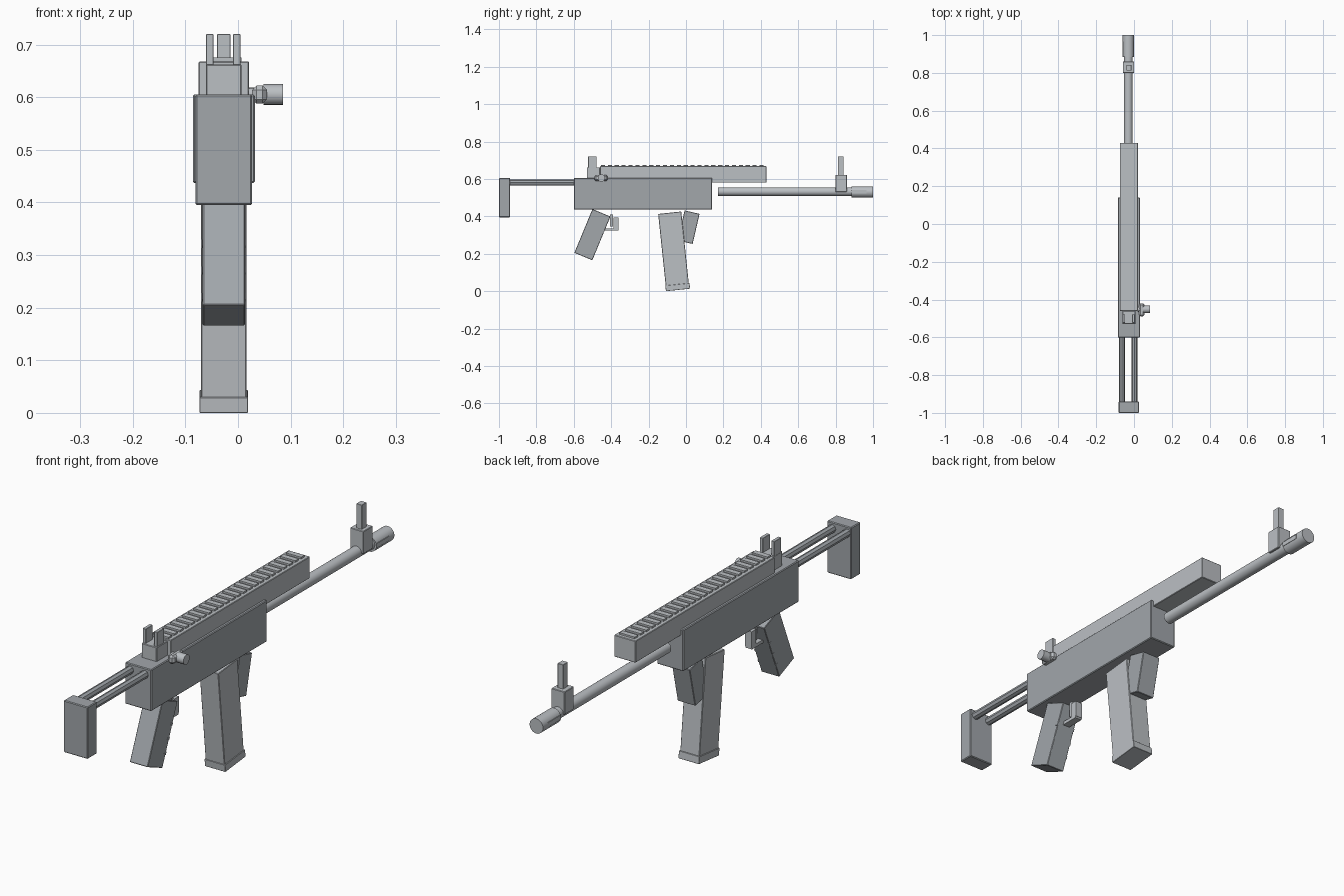
import bpy
from math import radians, pi
from mathutils import Matrix

if "Cube" in bpy.data.objects:
    bpy.data.objects.remove(bpy.data.objects["Cube"])

CX = -0.027  # centre line of the main parts


def paint(name, colour):
    m = bpy.data.materials.new(name)
    m.diffuse_color = (*colour, 1)
    m.use_nodes = True
    m.node_tree.nodes["Principled BSDF"].inputs["Base Color"].default_value = m.diffuse_color
    return m


DARK = paint("dark_steel", (0.36, 0.385, 0.41))
LIGHT = paint("light_steel", (0.50, 0.525, 0.55))


def bevel(ob, w):
    m = ob.modifiers.new("bevel", 'BEVEL')
    m.width = w
    m.segments = 1


def box(name, x, y, z, bev=0.0, mat=LIGHT):
    """Box from (min, max) ranges."""
    bpy.ops.mesh.primitive_cube_add(size=1)
    ob = bpy.context.object
    ob.name = name
    size = [r[1] - r[0] for r in (x, y, z)]
    ob.data.transform(Matrix.Diagonal((*size, 1)))
    ob.location = [(r[0] + r[1]) / 2 for r in (x, y, z)]
    ob.data.materials.append(mat)
    if bev:
        bevel(ob, bev)
    return ob


def wide(half, c=CX):
    return (c - half, c + half)


def tilted(name, half, y, z, depth, height, angle, bev=0.0, mat=LIGHT):
    """Box centred at (y, z), turned about the x axis."""
    ob = box(name, wide(half), (y - depth / 2, y + depth / 2),
             (z - height / 2, z + height / 2), bev, mat)
    ob.rotation_euler.x = radians(angle)
    return ob


def rod(name, r, a, b, axis='Y', sides=24, mat=LIGHT):
    """Cylinder from a along an axis to coordinate b."""
    i = 'XYZ'.index(axis)
    mid = list(a)
    mid[i] = (a[i] + b) / 2
    rot = (pi / 2, 0, 0) if axis == 'Y' else (0, pi / 2, 0)
    bpy.ops.mesh.primitive_cylinder_add(vertices=sides, radius=r,
                                        depth=abs(b - a[i]), location=mid, rotation=rot)
    ob = bpy.context.object
    ob.name = name
    ob.data.materials.append(mat)
    bpy.ops.object.shade_smooth_by_angle(angle=radians(35))
    return ob


# Main body and top handguard
box("receiver", wide(0.059), (-0.6, 0.14), (0.437, 0.605), 0.003, DARK)
box("handguard", wide(0.048), (-0.46, 0.43), (0.58, 0.668), 0.002)

# Rail slats along the top
n = 24
step = 0.885 / n
for i in range(n):
    y = -0.455 + i * step
    box(f"rail_slat_{i}", wide(0.034), (y, y + 0.022), (0.664, 0.675))

# Barrel, muzzle and side slots
rod("barrel", 0.023, (CX - 0.003, 0.17, 0.532), 0.9)
rod("muzzle", 0.030, (CX - 0.003, 0.885, 0.530), 1.0)
for s in (-1, 1):
    box("muzzle_slot", wide(0.003, CX - 0.003 + s * 0.0275), (0.885, 0.965), (0.522, 0.540))

# Front sight
box("front_sight_base", wide(0.030, CX - 0.002), (0.80, 0.86), (0.53, 0.622), 0.002)
box("front_sight_post", wide(0.0125), (0.812, 0.842), (0.61, 0.72), 0.001)

# Rear sight with two posts
box("rear_sight_base", wide(0.034), (-0.53, -0.46), (0.60, 0.662), 0.002)
for s in (-1, 1):
    box("rear_sight_post", wide(0.007, CX - 0.001 + s * 0.0255), (-0.523, -0.478), (0.65, 0.72), 0.001)

# Folding stock: two faceted rods and a butt plate
for s in (-1, 1):
    rod("stock_rod", 0.016, (CX - 0.003 + s * 0.033, -0.95, 0.580), -0.59, sides=8, mat=DARK)
box("butt_plate", wide(0.054), (-1.0, -0.94), (0.395, 0.605), 0.003, DARK)

# Pistol grip with finger ridges on its front edge
tilted("grip", 0.040, -0.5005, 0.302, 0.104, 0.253, -22.5, 0.002, DARK)
for k in (-0.07, -0.015, 0.04):
    tilted("grip_ridge", 0.041, -0.5005 + 0.046 * 0.924 + k * 0.383,
           0.302 - 0.046 * 0.383 + k * 0.924, 0.012, 0.012, -22.5, 0, DARK)

# Trigger and guard
box("trigger", wide(0.008), (-0.405, -0.39), (0.345, 0.41))
box("guard_bottom", wide(0.015), (-0.45, -0.362), (0.323, 0.336))
box("guard_front", wide(0.015), (-0.388, -0.360), (0.330, 0.395))

# Magazine, its base plate and the front grip
tilted("magazine", 0.043, -0.066, 0.218, 0.124, 0.405, 6, 0.002)
tilted("magazine_base", 0.046, -0.0443, 0.0215, 0.130, 0.030, 6, 0.001)
tilted("front_grip", 0.040, 0.014, 0.342, 0.082, 0.165, -13, 0.002, DARK)

# Charging handle on the right side
box("handle_bar", (0.027, 0.055), (-0.49, -0.42), (0.588, 0.622), 0.008)
rod("handle_stem", 0.013, (0.02, -0.452, 0.605), 0.05, 'X', 16)
rod("handle_knob", 0.020, (0.048, -0.452, 0.605), 0.086, 'X', 16)
